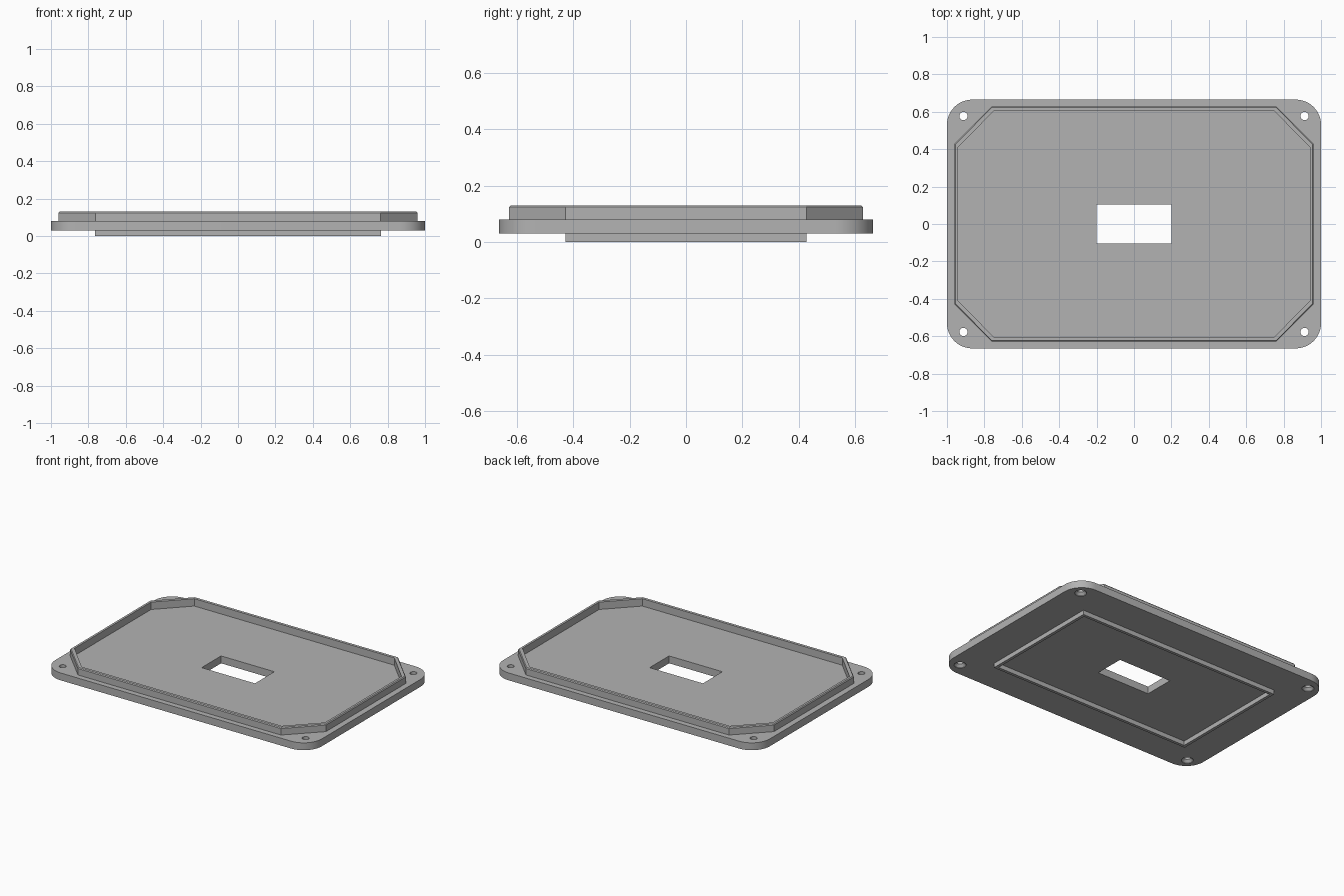
import bpy, bmesh
from math import sin, cos, pi

cube = bpy.data.objects.get("Cube")
if cube:
    bpy.data.objects.remove(cube, do_unlink=True)

GREY = (0.45, 0.45, 0.45, 1)
mat = bpy.data.materials.new("mid grey")
mat.use_nodes = True
mat.diffuse_color = GREY
mat.node_tree.nodes["Principled BSDF"].inputs["Base Color"].default_value = GREY


def finish(name, bm):
    bmesh.ops.recalc_face_normals(bm, faces=bm.faces)
    mesh = bpy.data.meshes.new(name)
    bm.to_mesh(mesh)
    bm.free()
    mesh.materials.append(mat)
    obj = bpy.data.objects.new(name, mesh)
    bpy.context.collection.objects.link(obj)
    return obj


def loft(name, loops, closed=False):
    """Skin a stack of matching loops; closed joins last to first, else caps the ends."""
    bm = bmesh.new()
    rows = [[bm.verts.new((x, y, z)) for x, y in pts] for pts, z in loops]
    pairs = list(zip(rows, rows[1:]))
    if closed:
        pairs.append((rows[-1], rows[0]))
    else:
        bm.faces.new(rows[0])
        bm.faces.new(rows[-1])
    for a, b in pairs:
        for i in range(len(a)):
            j = (i + 1) % len(a)
            bm.faces.new((a[i], a[j], b[j], b[i]))
    return finish(name, bm)


def rect(x, y):
    return [(x, y), (-x, y), (-x, -y), (x, -y)]


def octagon(x, y, cx, cy):
    return [(x, cy), (cx, y), (-cx, y), (-x, cy),
            (-x, -cy), (-cx, -y), (cx, -y), (x, -cy)]


def circle(cx, cy, r, n=32):
    return [(cx + r * cos(2 * pi * i / n), cy + r * sin(2 * pi * i / n)) for i in range(n)]


def rounded_rect(x, y, r, n=12):
    pts = []
    for q, (sx, sy) in enumerate([(1, 1), (-1, 1), (-1, -1), (1, -1)]):
        for i in range(n + 1):
            a = (q + i / n) * pi / 2
            pts.append((sx * (x - r) + r * cos(a), sy * (y - r) + r * sin(a)))
    return pts


BOTTOM, TOP = 0.03, 0.08

# base plate with rounded corners
outline = rounded_rect(1, 0.665, 0.135)
plate = loft("base_plate", [(outline, BOTTOM), (outline, TOP)])

# window and countersunk screw holes
window = rect(0.2, 0.104)
cutters = [loft("window_cutter", [(window, -0.1), (window, 0.2)])]
for sx in (-1, 1):
    for sy in (-1, 1):
        x, y = sx * 0.912, sy * 0.577
        cutters.append(loft("screw_hole_cutter", [
            (circle(x, y, 0.037), 0.0), (circle(x, y, 0.037), BOTTOM + 0.003),
            (circle(x, y, 0.022), BOTTOM + 0.02), (circle(x, y, 0.022), 0.2)]))
for cutter in cutters:
    mod = plate.modifiers.new("cut", 'BOOLEAN')
    mod.operation = 'DIFFERENCE'
    mod.solver = 'EXACT'
    mod.object = cutter

bpy.context.view_layer.objects.active = plate
plate.select_set(True)
for mod in list(plate.modifiers):
    bpy.ops.object.modifier_apply(modifier=mod.name)
for cutter in cutters:
    bpy.data.objects.remove(cutter, do_unlink=True)
bpy.ops.object.shade_smooth_by_angle(angle=pi / 6)

# raised locating rim with clipped corners and a softened outer top edge
outer = octagon(0.96, 0.628, 0.762, 0.428)
eased = octagon(0.955, 0.623, 0.76, 0.426)
inner = octagon(0.94, 0.604, 0.75, 0.41)
loft("locating_rim", [(outer, TOP), (outer, 0.124), (eased, 0.13),
                      (inner, 0.13), (inner, TOP)], closed=True)

# thin rectangular bead on the underside
outer, inner = rect(0.765, 0.428), rect(0.745, 0.408)
loft("underside_bead", [(outer, BOTTOM), (outer, 0), (inner, 0), (inner, BOTTOM)], closed=True)
